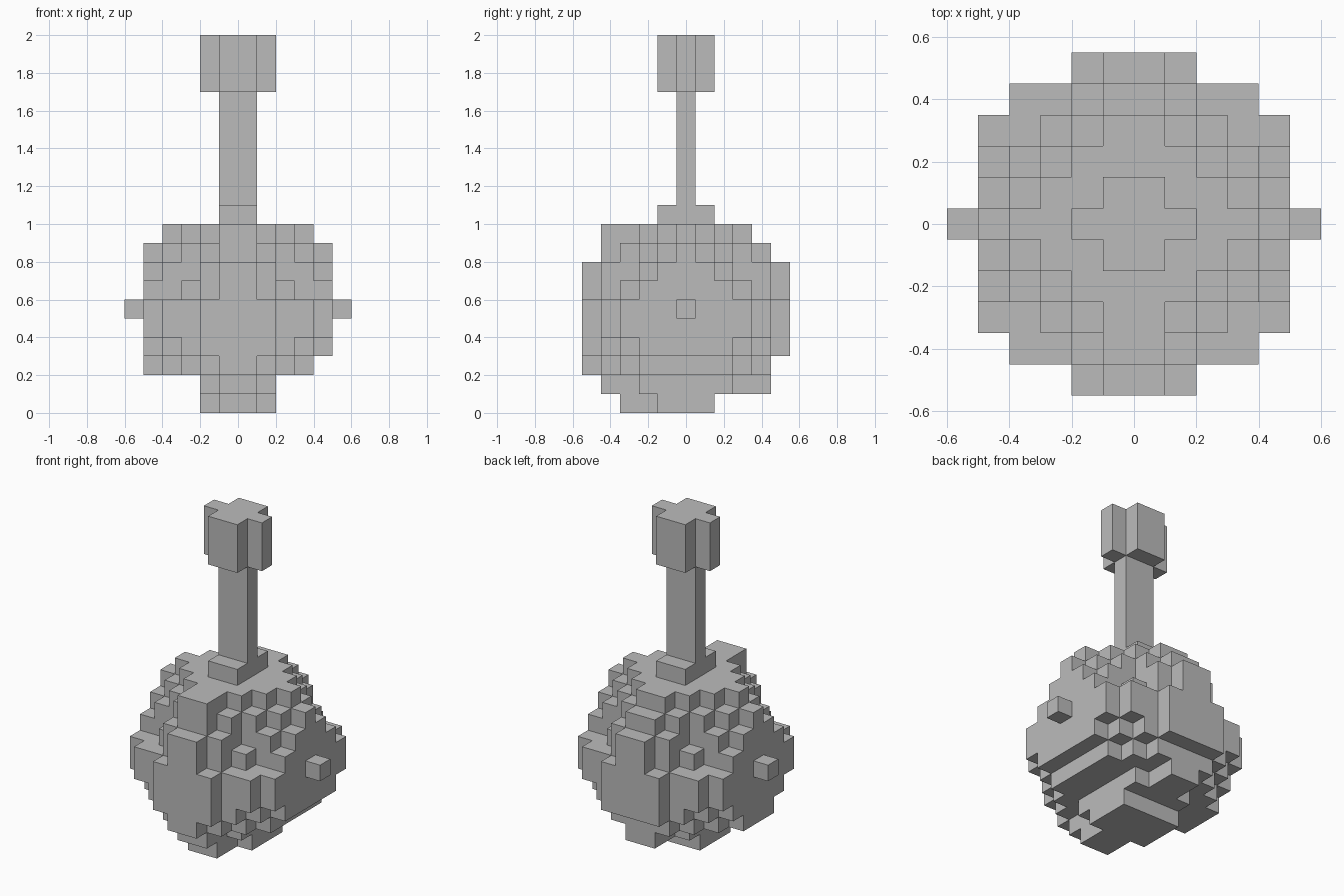
import bpy
import bmesh
from mathutils import Vector

cube = bpy.data.objects.get("Cube")
if cube:
    bpy.data.objects.remove(cube, do_unlink=True)

UNIT = 0.1  # edge length of one block

grey = bpy.data.materials.new("stone_grey")
grey.use_nodes = True
grey.diffuse_color = (0.5, 0.5, 0.5, 1)
grey.node_tree.nodes["Principled BSDF"].inputs["Base Color"].default_value = (0.5, 0.5, 0.5, 1)


def build_blocks(name, inside, x_range, z_range):
    """Skin every block whose centre passes the rule, then merge flat areas."""
    cells = {(i, j, k) for i in range(*x_range) for j in range(-5, 6)
             for k in range(*z_range) if inside(i + 0.5, j, k + 0.5)}
    bm = bmesh.new()
    for cell in sorted(cells):
        centre = Vector((cell[0] + 0.5, cell[1], cell[2] + 0.5))
        for axis in range(3):
            for sign in (-1, 1):
                beside = list(cell)
                beside[axis] += sign
                if tuple(beside) in cells:
                    continue
                corners = []
                for a, b in ((-1, -1), (1, -1), (1, 1), (-1, 1)):
                    step = Vector()
                    step[axis] = sign
                    step[(axis + 1) % 3] = a
                    step[(axis + 2) % 3] = b
                    corners.append(bm.verts.new((centre + step / 2) * UNIT))
                bm.faces.new(corners if sign > 0 else corners[::-1])
    bmesh.ops.remove_doubles(bm, verts=bm.verts[:], dist=0.001)
    bmesh.ops.dissolve_limit(bm, angle_limit=0.01, verts=bm.verts[:], edges=bm.edges[:])
    mesh = bpy.data.meshes.new(name)
    bm.to_mesh(mesh)
    bm.free()
    mesh.materials.append(grey)
    obj = bpy.data.objects.new(name, mesh)
    bpy.context.collection.objects.link(obj)
    return obj


def in_body(x, y, z):
    w, d, h = abs(x), abs(y), abs(z - 5)
    # Flat keel under the ball
    if z < 1:
        return (w < 1 and -3 <= y <= 1) or (w < 2 and d <= 1)
    if z < 2:
        return (w < 1 and d <= 4) or (w < 2 and d <= 2)
    # Front ridge reaching the crown
    if w < 1 and y == -4:
        return True
    # Narrow front and back panels
    if d == 5:
        if z < 3:
            return y < 0 and w < 1
        return w < 1 and z < 8 or w < 2 and z < 6
    # Trimmed lower side
    if x > 4 and z < 3:
        return False
    # Notched upper corners
    if z > 6 and 2 < w < 4 and d >= 3 and w + d + h > 7:
        return False
    return w + d + h <= 8


def in_head(x, y, z):
    return (abs(x) < 1 and abs(y) <= 1) or (abs(x) < 2 and y == 0)


def in_collar(x, y, z):
    return abs(x) < 1 and abs(y) <= 1


def in_post(x, y, z):
    return abs(x) < 1 and y == 0


# Stepped round body, collar, neck and cross-shaped head
build_blocks("body", in_body, (-5, 5), (0, 10))
build_blocks("collar", in_collar, (-1, 1), (10, 11))
build_blocks("neck", in_post, (-1, 1), (11, 17))
build_blocks("head", in_head, (-2, 2), (17, 20))

# Side pegs
for peg_name, start in (("left_peg", 5), ("right_peg", -6)):
    build_blocks(peg_name, lambda x, y, z: y == 0, (start, start + 1), (5, 6))
